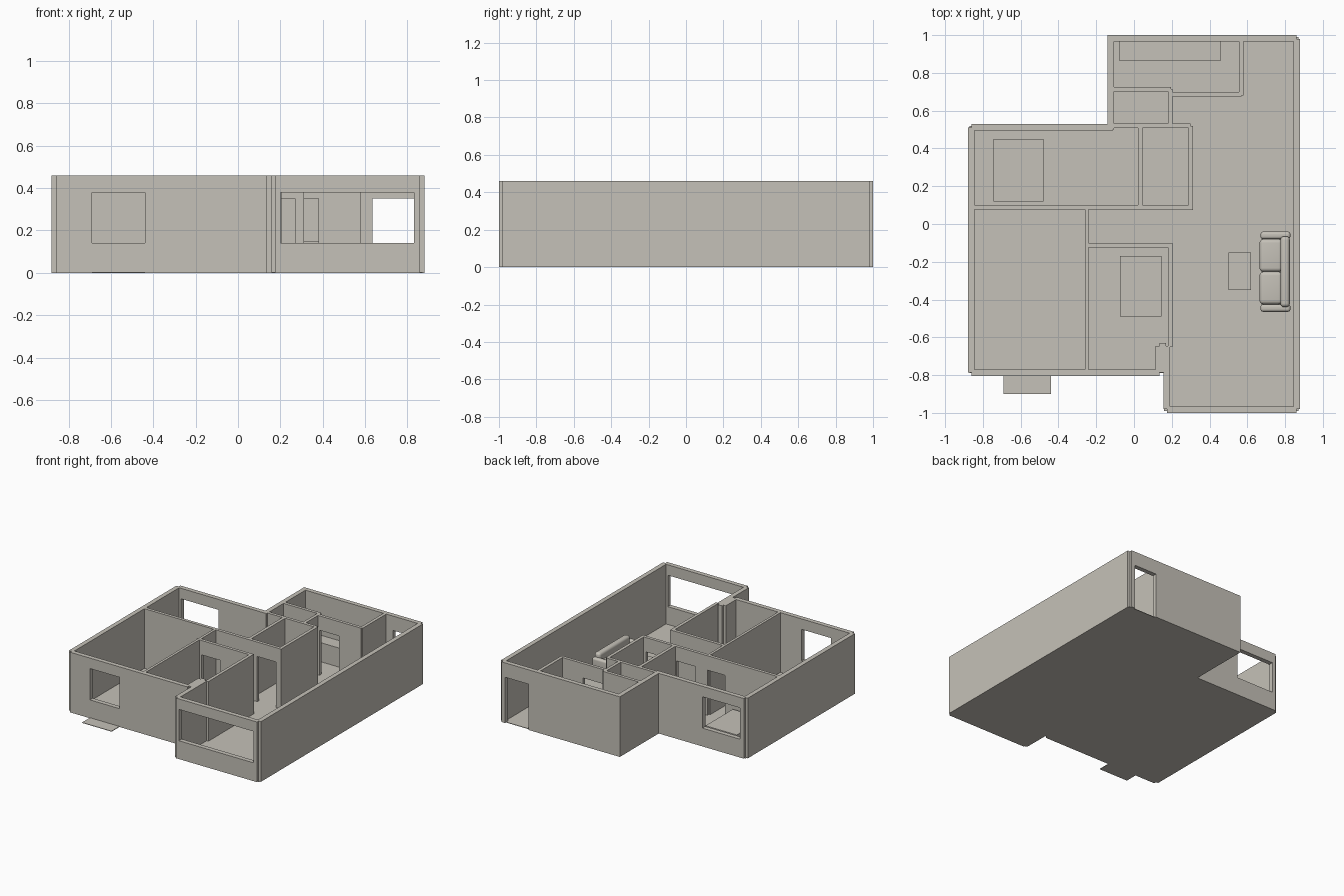
import bpy, bmesh
from mathutils import Vector

if "Cube" in bpy.data.objects:
    bpy.data.objects.remove(bpy.data.objects["Cube"], do_unlink=True)

plaster = bpy.data.materials.new("warm_grey_plaster")
plaster.use_nodes = True
COLOUR = (0.56, 0.535, 0.48, 1)
plaster.diffuse_color = COLOUR
plaster.node_tree.nodes["Principled BSDF"].inputs["Base Color"].default_value = COLOUR

HEIGHT = 0.46
OUTER, INNER = 0.035, 0.024
DOOR = (-0.1, 0.35)
WINDOW = (0.14, 0.38)


def add_mesh(name, bm):
    bmesh.ops.recalc_face_normals(bm, faces=bm.faces[:])
    mesh = bpy.data.meshes.new(name)
    bm.to_mesh(mesh)
    bm.free()
    mesh.materials.append(plaster)
    obj = bpy.data.objects.new(name, mesh)
    bpy.context.collection.objects.link(obj)
    return obj


def box(name, x, y, z):
    """Box from (min, max) ranges on each axis."""
    bm = bmesh.new()
    bmesh.ops.create_cube(bm, size=1)
    for v in bm.verts:
        v.co = Vector([r[0] if c < 0 else r[1] for c, r in zip(v.co, (x, y, z))])
    return add_mesh(name, bm)


def apply_modifier(obj, mod):
    with bpy.context.temp_override(object=obj, active_object=obj):
        bpy.ops.object.modifier_apply(modifier=mod.name)


def wall(name, axis, at, start, end, width, openings=()):
    """Wall along one axis, centred on 'at', with doors and windows cut out."""
    def block(label, along, half, z):
        across = (at - half, at + half)
        x, y = (along, across) if axis == "x" else (across, along)
        return box(label, x, y, z)

    obj = block(name, (start, end), width / 2, (0, HEIGHT))
    for low, high, z in openings:
        cutter = block("opening_cutter", (low, high), width, z)
        cutter.hide_render = True
        mod = obj.modifiers.new("opening", "BOOLEAN")
        mod.operation, mod.object, mod.solver = "DIFFERENCE", cutter, "EXACT"
        apply_modifier(obj, mod)
        bpy.data.objects.remove(cutter, do_unlink=True)
    return obj


def soft_box(name, x, y, z, radius):
    """Rounded cushion block."""
    obj = box(name, x, y, z)
    mod = obj.modifiers.new("rounding", "BEVEL")
    mod.width, mod.segments = radius, 5
    apply_modifier(obj, mod)
    for poly in obj.data.polygons:
        poly.use_smooth = True
    return obj


# Floor slab
bm = bmesh.new()
outline = [(-.87, -.79), (.16, -.79), (.16, -.99), (.87, -.99),
           (.87, .99), (-.13, .99), (-.13, .52), (-.87, .52)]
face = bm.faces.new([bm.verts.new((x, y, 0)) for x, y in outline])
top = bmesh.ops.extrude_face_region(bm, geom=[face])["geom"]
for v in top:
    if isinstance(v, bmesh.types.BMVert):
        v.co.z = 0.004
add_mesh("floor", bm)
box("front_step", (-.69, -.44), (-.9, -.79), (0, .004))

# Outer walls
wall("right_bay_front_wall", "x", -.9825, .175, .86, OUTER, [(.2, .83, WINDOW)])
wall("left_long_wall", "y", .8625, -.98, .98, OUTER)
wall("back_wall", "x", .9825, -.14, .86, OUTER, [(.635, .83, DOOR)])
wall("back_return_wall", "y", -.1225, .5, 1, OUTER)
wall("bedroom_back_wall", "x", .5125, -.86, -.11, OUTER, [(-.83, -.51, WINDOW)])
wall("right_side_wall", "y", -.8625, -.785, .51, OUTER)
wall("bedroom_front_wall", "x", -.7875, -.86, .135, OUTER, [(-.69, -.44, WINDOW)])
wall("bay_return_wall", "y", .1725, -.98, -.645, OUTER)
wall("closet_side_wall", "y", .135, -.785, -.645, 0.04)
wall("closet_end_wall", "x", -.645, .135, .17, 0.03)

# Inner walls
wall("bedroom_hall_wall", "x", .0875, -.85, .3, INNER,
     [(-.4, -.25, DOOR), (-.15, .01, DOOR), (.11, .27, DOOR)])
wall("bedroom_divider", "y", -.25, -.78, .08, .02)
wall("hall_front_wall", "x", -.1125, -.24, .195, INNER, [(-.22, -.06, DOOR)])
wall("living_room_wall", "y", .1925, -.65, -.1, INNER)
wall("bathroom_right_wall", "y", .0325, .09, .52, INNER)
wall("bathroom_left_wall", "y", .3, .075, .52, INNER)
wall("bathroom_back_wall", "x", .519, -.12, .3, INNER)
wall("store_side_wall", "y", .1925, .52, .715, INNER, [(.555, .66, DOOR)])
wall("store_back_wall", "x", .7125, -.12, .195, INNER)
wall("kitchen_front_wall", "x", .6875, .19, .57, INNER, [(.215, .38, DOOR)])
wall("kitchen_side_wall", "y", .567, .68, .97, INNER)

# Plain furniture
FLOOR = 0.004
box("back_bed", (-.745, -.48), (.12, .45), (FLOOR, .12))
box("front_bed", (-.075, .145), (-.49, -.17), (FLOOR, .12))
box("kitchen_counter", (-.08, .46), (.865, .966), (FLOOR, .15))
box("coffee_table", (.5, .62), (-.35, -.15), (FLOOR, .07))

# Sofa
box("sofa_base", (.675, .82), (-.45, -.055), (FLOOR, .05))
soft_box("sofa_back", (.775, .825), (-.44, -.065), (.03, .138), .02)
for side, near in (("left", -.465), ("right", -.08)):
    soft_box(f"sofa_arm_{side}", (.67, .828), (near, near + .04), (FLOOR, .105), .015)
for side, near in (("left", -.425), ("right", -.2525)):
    soft_box(f"sofa_cushion_{side}", (.665, .785), (near, near + .1725), (.04, .085), .02)
